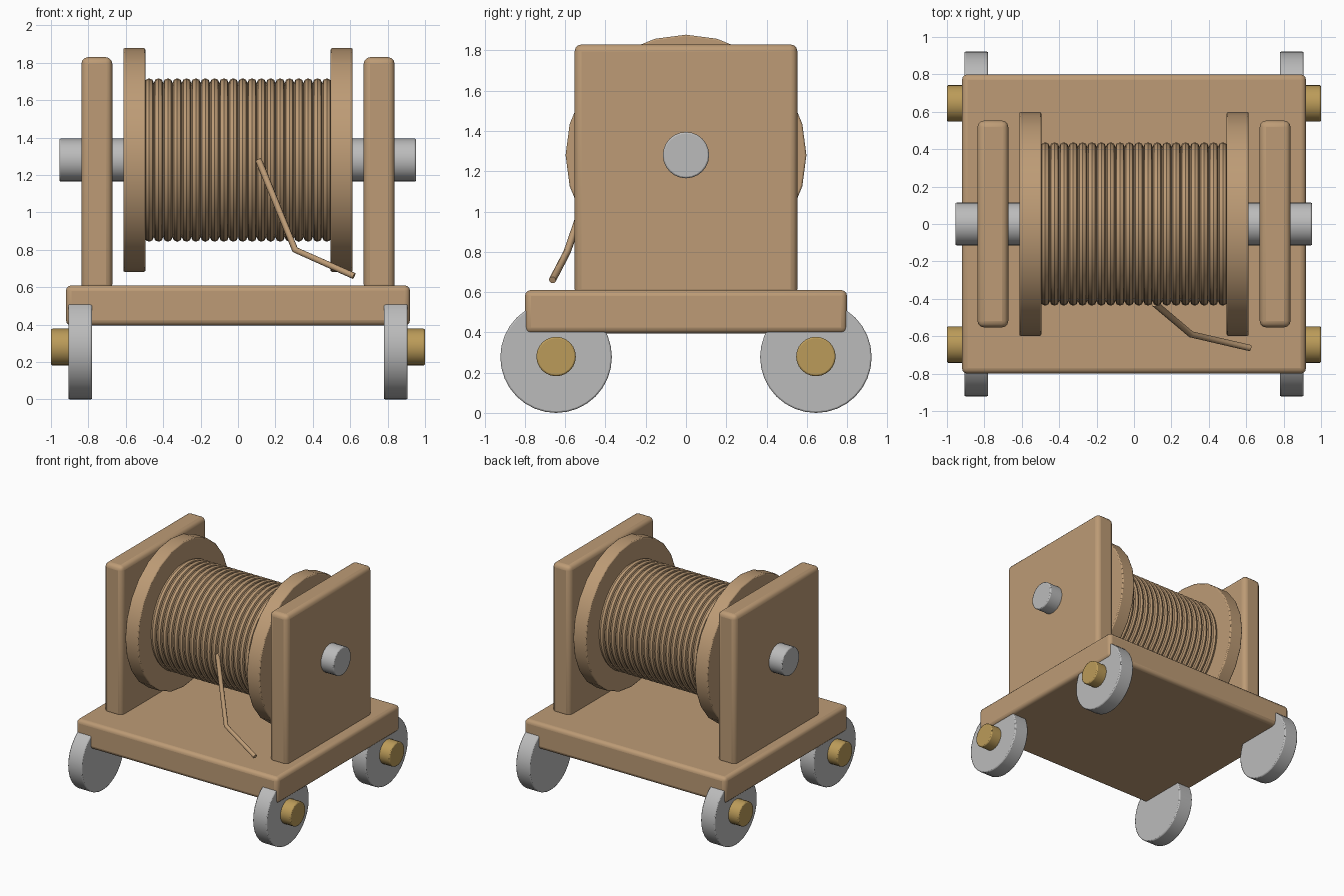
import bpy, math
from mathutils import Vector

if "Cube" in bpy.data.objects:
    bpy.data.objects.remove(bpy.data.objects["Cube"])


def material(name, rgb):
    m = bpy.data.materials.new(name)
    m.diffuse_color = (*rgb, 1)
    m.use_nodes = True
    m.node_tree.nodes["Principled BSDF"].inputs["Base Color"].default_value = m.diffuse_color
    return m


WOOD = material("tan wood", (0.51, 0.33, 0.18))
STEEL = material("grey metal", (0.50, 0.50, 0.50))
BRASS = material("brass", (0.50, 0.33, 0.10))


def finish(ob, name, mat, bevel=0.0, segments=2):
    ob.name = name
    ob.data.materials.append(mat)
    if bevel:
        mod = ob.modifiers.new("rounded edges", 'BEVEL')
        mod.width = bevel
        mod.segments = segments
        mod.limit_method = 'ANGLE'
        mod.angle_limit = math.radians(40)
    bpy.ops.object.shade_smooth_by_angle(angle=math.radians(35))
    return ob


def box(name, lo, hi, mat, bevel):
    lo, hi = Vector(lo), Vector(hi)
    bpy.ops.mesh.primitive_cube_add(size=1, location=(lo + hi) / 2)
    ob = bpy.context.object
    ob.scale = hi - lo
    bpy.ops.object.transform_apply(location=False, rotation=False, scale=True)
    return finish(ob, name, mat, bevel, 3)


def rod(name, x0, x1, y, z, r, mat, sides=32, bevel=0.008):
    """Cylinder lying along x."""
    bpy.ops.mesh.primitive_cylinder_add(
        vertices=sides, radius=r, depth=abs(x1 - x0),
        location=((x0 + x1) / 2, y, z), rotation=(0, math.pi / 2, 0))
    return finish(bpy.context.object, name, mat, bevel)


AXIS_Z = 1.28

# Cart deck
box("deck", (-0.92, -0.8, 0.395), (0.92, 0.8, 0.61), WOOD, 0.03)

# Side panels, spool flanges, wheels and hubs
for s, side in ((-1, "left"), (1, "right")):
    a, b = sorted((s * 0.672, s * 0.837))
    box(f"{side}_panel", (a, -0.553, 0.58), (b, 0.553, 1.83), WOOD, 0.035)
    rod(f"{side}_flange", s * 0.495, s * 0.613, 0, AXIS_Z, 0.598, WOOD, 24)
    for t, end in ((-1, "front"), (1, "back")):
        rod(f"{end}_{side}_wheel", s * 0.78, s * 0.907, t * 0.645, 0.277, 0.277, STEEL)
        rod(f"{end}_{side}_hub", s * 0.85, s * 1.0, t * 0.645, 0.28, 0.098, BRASS, 24)

# Axle through the panels and the drum between the flanges
rod("axle", -0.955, 0.952, 0, AXIS_Z, 0.115, STEEL, 24)
rod("drum", -0.5, 0.5, 0, AXIS_Z, 0.40, WOOD, 32, 0)

# Wound rope turns
TURNS = 20
for i in range(TURNS):
    bpy.ops.mesh.primitive_torus_add(
        major_segments=40, minor_segments=8, major_radius=0.412, minor_radius=0.025,
        location=(-0.475 + 0.95 * i / (TURNS - 1), 0, AXIS_Z),
        rotation=(0, math.pi / 2, 0))
    finish(bpy.context.object, f"rope_turn_{i + 1}", WOOD)
    bpy.ops.object.shade_smooth()

# Loose rope end
curve = bpy.data.curves.new("rope_tail", 'CURVE')
curve.dimensions = '3D'
curve.bevel_depth = 0.018
curve.bevel_resolution = 2
curve.use_fill_caps = True
path = [(0.11, -0.425, 1.28), (0.305, -0.59, 0.80), (0.62, -0.663, 0.66)]
spline = curve.splines.new('POLY')
spline.points.add(len(path) - 1)
for p, co in zip(spline.points, path):
    p.co = (*co, 1)
curve.materials.append(WOOD)
bpy.context.collection.objects.link(bpy.data.objects.new("rope_tail", curve))
